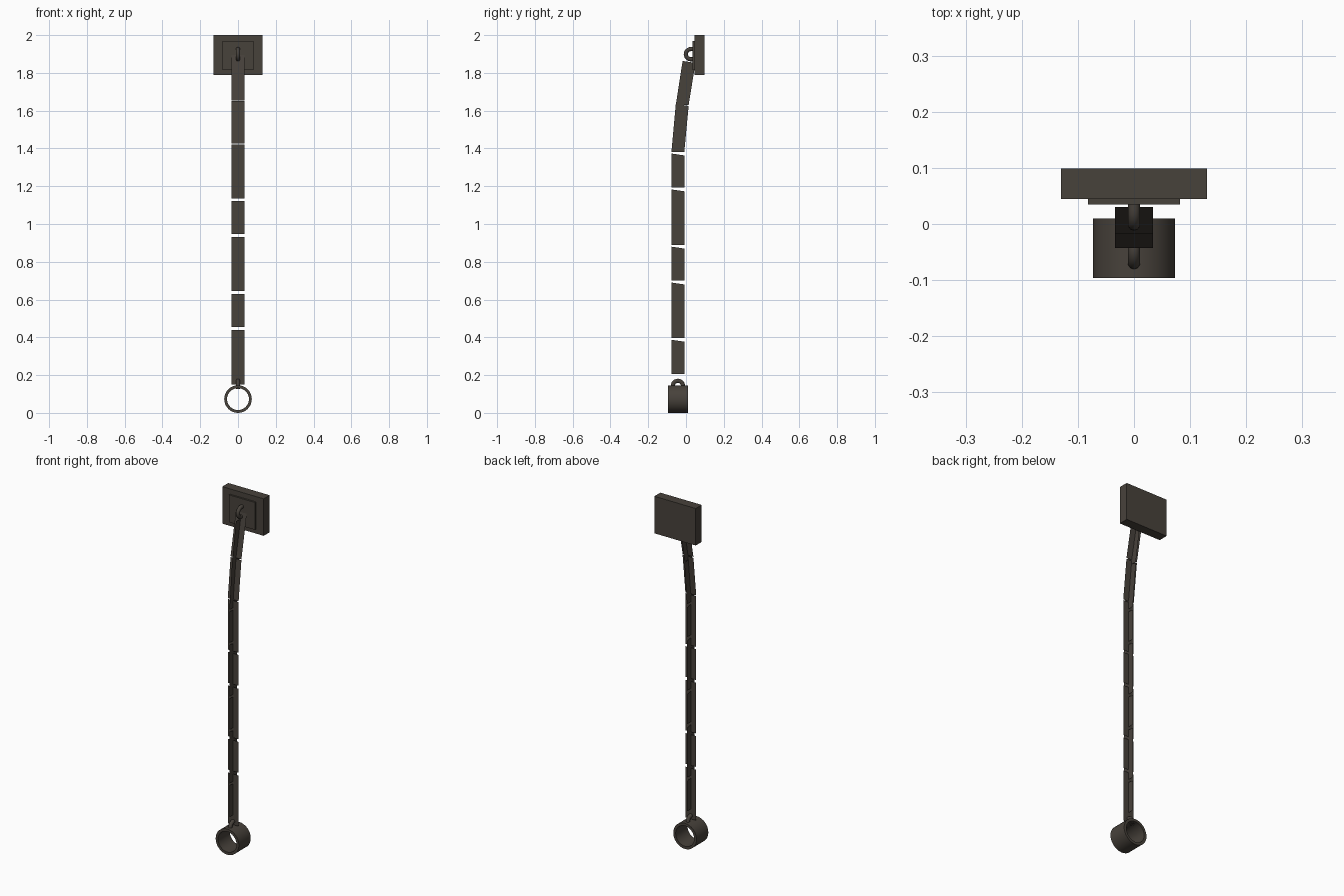
import bpy, bmesh, math

if "Cube" in bpy.data.objects:
    bpy.data.objects.remove(bpy.data.objects["Cube"])

iron = bpy.data.materials.new("dark iron")
iron.diffuse_color = (0.064, 0.054, 0.044, 1)
iron.use_nodes = True
iron.node_tree.nodes["Principled BSDF"].inputs["Base Color"].default_value = iron.diffuse_color
HALF = 0.034      # half width of the chain strips
CY = -0.043       # y of the hanging chain


def finish(name, bm, smooth=False):
    me = bpy.data.meshes.new(name)
    bm.to_mesh(me)
    bm.free()
    me.materials.append(iron)
    ob = bpy.data.objects.new(name, me)
    bpy.context.collection.objects.link(ob)
    if smooth:
        bpy.ops.object.select_all(action='DESELECT')
        bpy.context.view_layer.objects.active = ob
        ob.select_set(True)
        bpy.ops.object.shade_smooth_by_angle(angle=math.radians(40))
    return ob


def box(name, x, y0, y1, z0, z1):
    bm = bmesh.new()
    bmesh.ops.create_cube(bm, size=1)
    for v in bm.verts:
        v.co = (v.co.x * 2 * x, y0 + (v.co.y + .5) * (y1 - y0), z0 + (v.co.z + .5) * (z1 - z0))
    finish(name, bm)


def rings(name, loops, closed=False):
    """Skin a list of equal vertex loops."""
    bm = bmesh.new()
    vs = [[bm.verts.new(p) for p in loop] for loop in loops]
    n = len(loops[0])
    for i in range(len(vs) if closed else len(vs) - 1):
        a, b = vs[i], vs[(i + 1) % len(vs)]
        for j in range(n):
            bm.faces.new((a[j], a[(j + 1) % n], b[(j + 1) % n], b[j]))
    bmesh.ops.recalc_face_normals(bm, faces=bm.faces)
    finish(name, bm, True)


def staple(name, cy, cz, start, r=0.011, R=0.027):
    """Half ring in the yz plane with short legs sunk into its base."""
    loops = []
    for i in range(-1, 14):
        a = start + math.pi * min(max(i, 0), 12) / 12
        u, w = math.cos(a), math.sin(a)
        leg = 0.016 if i in (-1, 13) else 0
        oy, oz = -math.cos(start + math.pi / 2) * leg, -math.sin(start + math.pi / 2) * leg
        loops.append([(r * math.sin(t), cy + oy + u * (R + r * math.cos(t)),
                       cz + oz + w * (R + r * math.cos(t)))
                      for t in [k * math.tau / 10 for k in range(10)]])
    rings(name, loops)


# wall plate with raised panel and its staple
box("wall_plate", 0.13, 0.045, 0.0985, 1.79, 2.0)
box("raised_panel", 0.082, 0.035, 0.046, 1.815, 1.97)
staple("wall_staple", 0.026, 1.899, math.pi / 2)

# chain: flat link strips crossing at right angles, (y, z) top and bottom of each
front = [((0.03, 1.895), (-0.018, 1.655)), ((-0.018, 1.65), (CY, 1.427)), ((CY, 1.422), (CY, 1.135))]
side = [((0.016, 1.858), (-0.02, 1.63)), ((-0.02, 1.63), (CY, 1.382))]
front += [((CY, a), (CY, b)) for a, b in ((1.122, .947), (.931, .644), (.629, .454), (.438, .15))]
side += [((CY, a), (CY, b)) for a, b in ((1.368, 1.194), (1.178, .89), (.875, .701), (.685, .397), (.382, .206))]
for name, links, across in (("front_chain_links", front, True), ("side_chain_links", side, False)):
    bm = bmesh.new()
    for (ya, za), (yb, zb) in links:
        if across:
            pts = [(-HALF, yb, zb), (HALF, yb, zb), (HALF, ya, za), (-HALF, ya, za)]
        else:
            pts = [(0, yb - HALF, zb), (0, yb + HALF, zb), (0, ya + HALF, za - .005), (0, ya - HALF, za + .005)]
        bm.faces.new([bm.verts.new(p) for p in pts])
    finish(name, bm)

# cuff: open tube along y, with its staple on top
profile = [(0.073, -0.096), (0.073, 0.01), (0.058, 0.01), (0.058, -0.096)]
rings("cuff", [[(r * math.cos(a), y, 0.073 + r * math.sin(a)) for r, y in profile]
               for a in [k * math.tau / 32 for k in range(32)]], closed=True)
staple("cuff_staple", CY, 0.143, 0)
